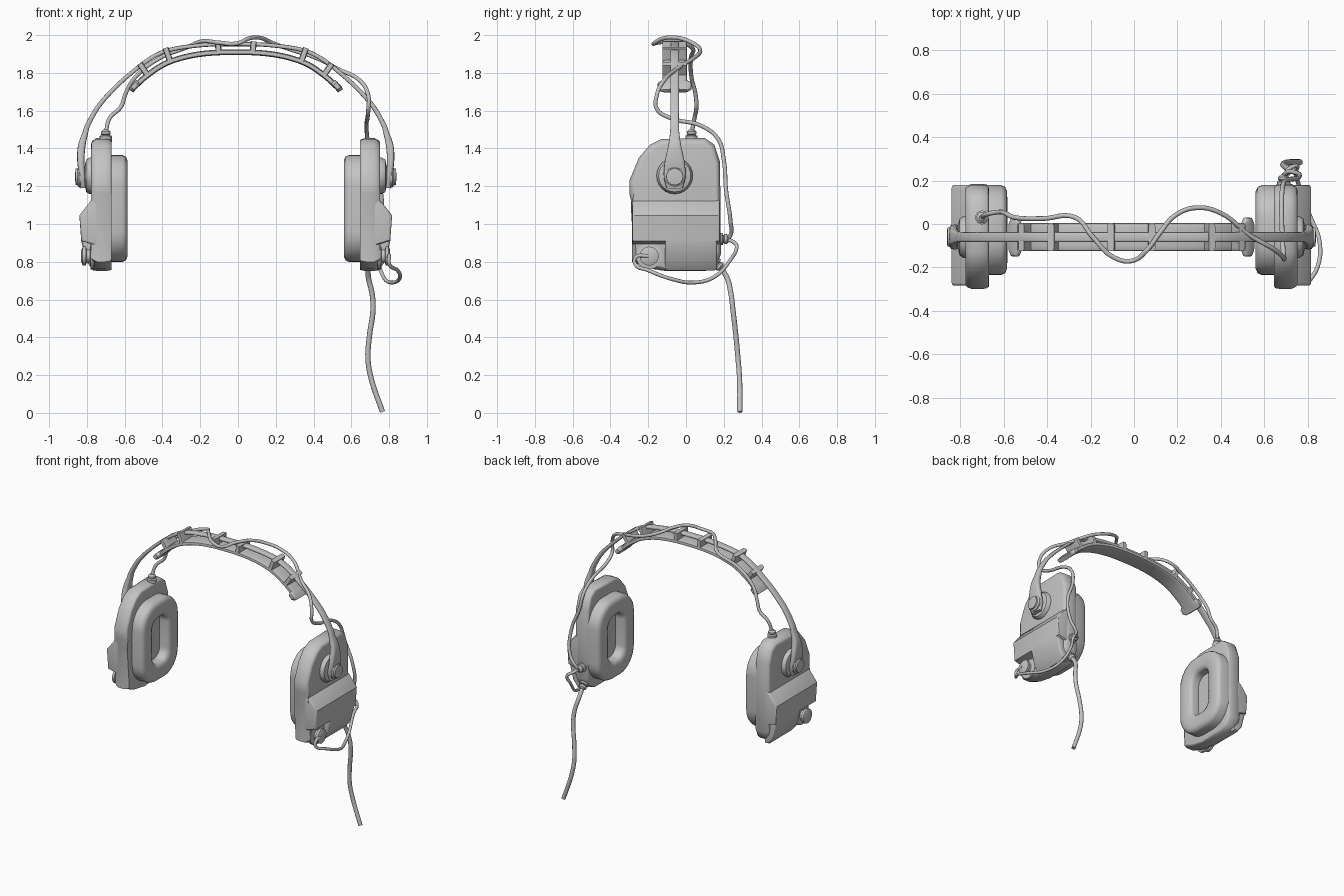
import bpy, bmesh, math
from mathutils import Vector

CX = -0.012   # mirror plane of the two ear cups
YC = -0.06    # depth of the headband
grey = bpy.data.materials.new("plain grey")
grey.diffuse_color = (0.55, 0.55, 0.55, 1)


def finish(name, bm, angle=35):
    bmesh.ops.recalc_face_normals(bm, faces=bm.faces)
    me = bpy.data.meshes.new(name)
    bm.to_mesh(me)
    bm.free()
    me.shade_smooth()
    me.set_sharp_from_angle(angle=math.radians(angle))
    me.materials.append(grey)
    ob = bpy.data.objects.new(name, me)
    bpy.context.collection.objects.link(ob)
    return ob


def loft(name, rings, angle=35, bevel=0):
    """Skin closed rings of points and cap both ends."""
    bm = bmesh.new()
    vs = [[bm.verts.new(p) for p in r] for r in rings]
    n = len(rings[0])
    for a, b in zip(vs, vs[1:]):
        for i in range(n):
            bm.faces.new((a[i], a[(i + 1) % n], b[(i + 1) % n], b[i]))
    caps = [bm.faces.new(vs[0]), bm.faces.new(vs[-1])]
    if bevel:
        edges = list({e for f in caps for e in f.edges})
        bmesh.ops.bevel(bm, geom=edges, offset=bevel, segments=3, profile=0.5, affect='EDGES')
    return finish(name, bm, angle)


def smooth_path(pts, sub=5):
    """Catmull-Rom through tuples of any length."""
    p = [pts[0]] + list(pts) + [pts[-1]]
    out = []
    for i in range(1, len(p) - 2):
        for k in range(sub):
            t = k / sub
            out.append(tuple(0.5 * (2 * b + (c - a) * t + (2 * a - 5 * b + 4 * c - d) * t * t
                                    + (3 * b - a - 3 * c + d) * t ** 3)
                             for a, b, c, d in zip(*p[i - 1:i + 3])))
    return out + [tuple(pts[-1])]


def sweep(name, pts, n=16, power=0.5):
    """Rounded strip along (x, z, thickness, width) points in the xz plane."""
    rings = []
    for i, (x, z, t, w) in enumerate(pts):
        a, b = pts[max(i - 1, 0)], pts[min(i + 1, len(pts) - 1)]
        d = Vector((b[0] - a[0], b[1] - a[1])).normalized()
        ring = []
        for k in range(n):
            an = 2 * math.pi * k / n
            c, s = math.cos(an), math.sin(an)
            u = math.copysign(abs(c) ** power, c) * t / 2
            v = math.copysign(abs(s) ** power, s) * w / 2
            ring.append((x - d.y * u + CX, YC + v, z + d.x * u))
        rings.append(ring)
    return loft(name, rings, 50)


def lathe(name, centre, axis, profile, n=24):
    """Turned part: (radius, height) pairs along an axis."""
    q = Vector((0, 0, 1)).rotation_difference(Vector(axis))
    return loft(name, [[Vector(centre) + q @ Vector((r * math.cos(2 * math.pi * k / n),
                r * math.sin(2 * math.pi * k / n), h)) for k in range(n)] for r, h in profile])


def cable(name, pts, r):
    cu = bpy.data.curves.new(name, 'CURVE')
    cu.dimensions = '3D'
    cu.bevel_depth, cu.bevel_resolution, cu.resolution_u = r, 3, 6
    cu.use_fill_caps = True
    sp = cu.splines.new('BEZIER')
    sp.bezier_points.add(len(pts) - 1)
    for bp, p in zip(sp.bezier_points, pts):
        bp.co = p
        bp.handle_left_type = bp.handle_right_type = 'AUTO'
    cu.materials.append(grey)
    bpy.context.collection.objects.link(bpy.data.objects.new(name, cu))


def rounded_rect(hw, hh, r, n=8):
    pts = []
    for q, (sy, sz) in enumerate([(1, 1), (-1, 1), (-1, -1), (1, -1)]):
        for k in range(n + 1):
            a = math.pi / 2 * (q + k / n)
            pts.append((sy * (hw - r) + r * math.cos(a), sz * (hh - r) + r * math.sin(a)))
    return pts


# outlines of the ear cup: shell seen from the side (y, z), housing seen from the front (x, z)
shell = [(-0.13, 1.45), (0.10, 1.455), (0.15, 1.42), (0.18, 1.33), (0.185, 0.84), (0.16, 0.78),
         (0.10, 0.75), (-0.10, 0.75), (-0.20, 0.765), (-0.285, 0.80), (-0.285, 1.10),
         (-0.30, 1.16), (-0.30, 1.23), (-0.25, 1.35), (-0.19, 1.42)]
upper = [(0.72, 1.15), (0.77, 1.12), (0.828, 1.045), (0.818, 0.91), (0.72, 0.88)]
lower = [(0.72, 1.0), (0.82, 1.0), (0.818, 0.91), (0.79, 0.80), (0.755, 0.755), (0.72, 0.755)]

for side, s in (("left", -1), ("right", 1)):
    def X(x):
        return s * x + CX
    # cup shell
    ym, zm = -0.055, 1.1
    loft(side + "_cup_shell", [[(X(x), ym + (y - ym) * k, zm + (z - zm) * k) for y, z in shell]
                               for x, k in ((0.657, 0.98), (0.69, 1), (0.735, 1), (0.765, 0.95))],
         40, 0.012)
    # stepped housing, cut away at the lower front for the plug
    for nm, prof, y0, y1 in (("upper_housing", upper, -0.284, 0.18), ("lower_housing", lower, -0.11, 0.165)):
        loft(side + "_" + nm, [[(X(x), y, z) for x, z in prof] for y in (y0, y1)], 30, 0.012)
    # ring cushion
    pad = []
    for x, inset in ((0.665, 0), (0.60, 0), (0.582, 0.008), (0.573, 0.028), (0.572, 0.06), (0.574, 0.095),
                     (0.583, 0.115), (0.60, 0.122), (0.645, 0.122)):
        pad.append([(X(x), -0.028 + y, 1.082 + z) for y, z in
                    rounded_rect(0.207 - inset, 0.283 - inset, 0.16 - inset * 0.75)])
    loft(side + "_ear_cushion", pad, 50)
    # pivot disc and cap
    lathe(side + "_pivot_disc", (X(0.75), YC, 1.255), (s, 0, 0),
          [(0.096, 0), (0.096, 0.025), (0.085, 0.042), (0.05, 0.05)])
    lathe(side + "_pivot_cap", (X(0.80), YC, 1.25), (s, 0, 0),
          [(0.056, 0), (0.056, 0.03), (0.045, 0.038), (0.044, 0.048), (0.02, 0.05)])
    # microphone plug at the lower front
    lathe(side + "_plug", (X(0.75), -0.195, 0.83), (s, 0, 0),
          [(0.07, 0), (0.07, 0.018), (0.035, 0.022), (0.035, 0.04), (0.05, 0.043), (0.05, 0.06), (0.03, 0.068)])
    # headband clips
    for i, (x0, z0, x1, z1) in enumerate([(0.09, 1.90, 0.095, 1.967), (0.345, 1.855, 0.372, 1.932),
                                          (0.465, 1.785, 0.508, 1.848)]):
        sweep(f"{side}_band_clip_{i + 1}", [(s * x0, z0, 0.032, 0.13), (s * x1, z1, 0.032, 0.13)], 16, 0.3)
    # bar at the end of the band pad
    sweep(side + "_pad_end_bar", [(s * 0.515, 1.752, 0.03, 0.14), (s * 0.525, 1.742, 0.034, 0.18),
                                  (s * 0.546, 1.718, 0.034, 0.18), (s * 0.555, 1.705, 0.03, 0.14)], 16, 0.4)


def both_sides(half):
    return smooth_path(half + [(-x, z, t, w) for x, z, t, w in half[-2::-1]])


# spring headband widening into the pivot arms
sweep("spring_band", both_sides([
    (0.808, 1.19, 0.028, 0.085), (0.812, 1.25, 0.032, 0.115), (0.820, 1.33, 0.038, 0.105),
    (0.816, 1.41, 0.04, 0.07), (0.797, 1.48, 0.03, 0.05), (0.778, 1.535, 0.026, 0.045),
    (0.71, 1.645, 0.024, 0.045), (0.57, 1.785, 0.022, 0.045), (0.40, 1.905, 0.022, 0.045),
    (0.20, 1.945, 0.022, 0.045), (0, 1.952, 0.022, 0.045)]))
# padded strip under the spring
sweep("band_pad", both_sides([(0.545, 1.717, 0.03, 0.13), (0.47, 1.785, 0.03, 0.13),
                              (0.36, 1.855, 0.03, 0.13), (0.20, 1.898, 0.03, 0.13), (0, 1.91, 0.03, 0.13)]))

# connectors
boot = [(0.032, -0.02), (0.032, 0.012), (0.02, 0.016), (0.026, 0.022), (0.026, 0.034), (0.013, 0.045)]
lathe("left_top_connector", (-0.70, 0.03, 1.455), (0, 0, 1), boot, 16)
lathe("right_rear_connector", (0.69, 0.182, 0.92), (0, 1, 0), boot, 16)
lathe("main_cable_connector", (0.69, 0.155, 0.795), (0, 0.75, -0.66), boot, 16)

# cable crossing over the band and down behind the right cup
cable("crossover_cable", [
    (-0.70, 0.03, 1.48), (-0.68, 0.045, 1.56), (-0.62, 0.055, 1.62), (-0.595, 0.05, 1.69),
    (-0.55, 0.03, 1.77), (-0.42, 0.025, 1.875), (-0.27, 0.03, 1.935), (-0.19, -0.06, 1.967),
    (-0.10, -0.15, 1.96), (-0.01, -0.17, 1.955), (0.06, -0.12, 1.983), (0.12, -0.04, 1.985),
    (0.19, 0.04, 1.955), (0.29, 0.075, 1.92), (0.40, 0.05, 1.885), (0.53, -0.05, 1.82),
    (0.65, -0.12, 1.755), (0.69, -0.155, 1.68), (0.69, -0.155, 1.61), (0.685, -0.08, 1.56),
    (0.68, 0.08, 1.52), (0.685, 0.17, 1.45), (0.70, 0.20, 1.34), (0.755, 0.212, 1.18),
    (0.75, 0.235, 1.02), (0.70, 0.235, 0.94), (0.69, 0.215, 0.92)], 0.011)
# loop from the plug to the rear connector
cable("plug_loop_cable", [
    (0.80, -0.20, 0.83), (0.80, -0.265, 0.825), (0.80, -0.27, 0.79), (0.845, -0.20, 0.755),
    (0.855, -0.08, 0.71), (0.81, 0.04, 0.69), (0.77, 0.15, 0.72), (0.745, 0.235, 0.81),
    (0.75, 0.268, 0.875), (0.71, 0.25, 0.905), (0.69, 0.21, 0.92)], 0.01)
# main cable hanging to the ground
cable("main_cable", [
    (0.69, 0.17, 0.785), (0.69, 0.215, 0.72), (0.71, 0.238, 0.63), (0.715, 0.248, 0.55),
    (0.695, 0.265, 0.40), (0.688, 0.275, 0.29), (0.703, 0.283, 0.19), (0.765, 0.285, 0.005)], 0.014)
